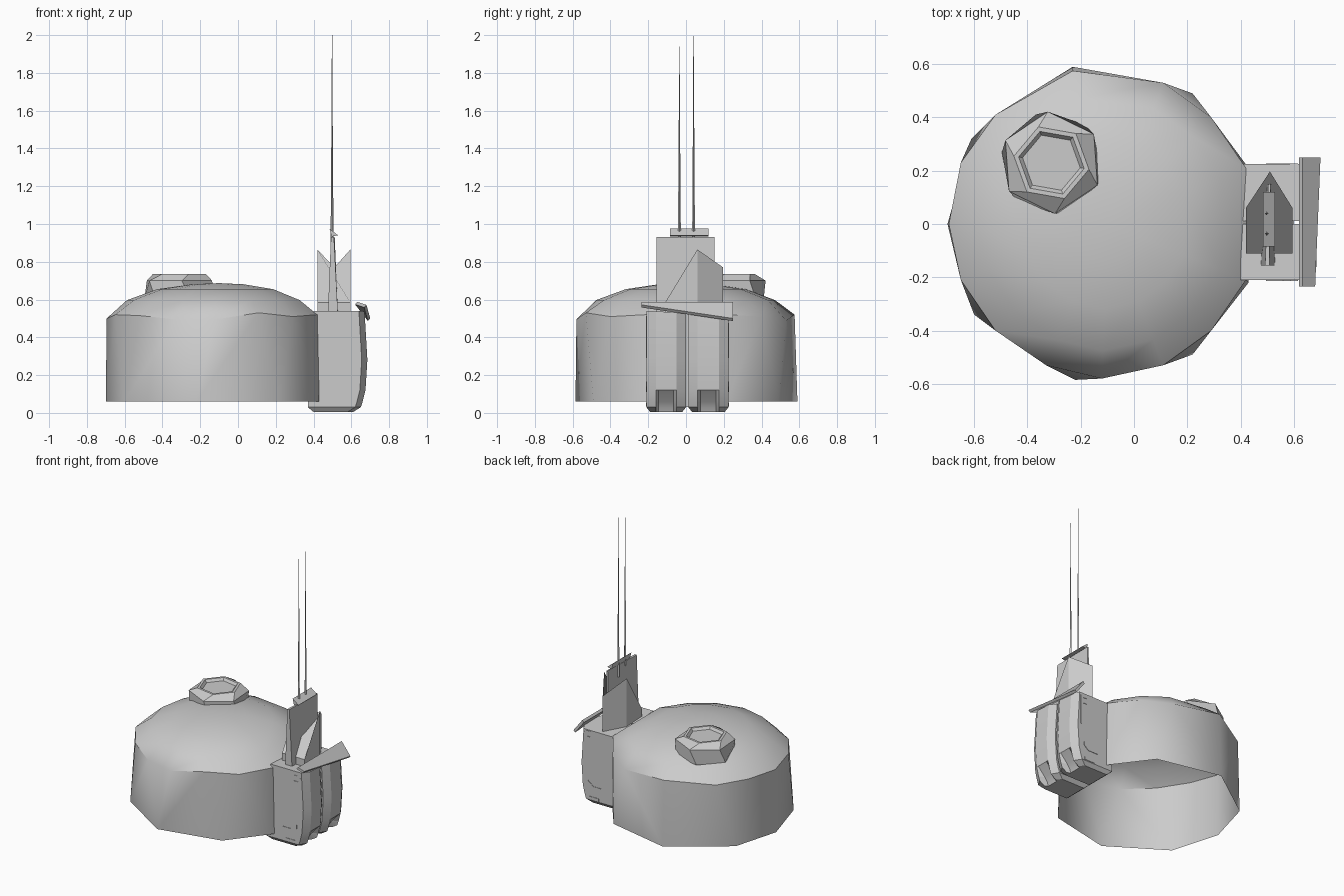
import bpy, bmesh, math
from mathutils import Vector

cube = bpy.data.objects.get("Cube")
if cube:
    bpy.data.objects.remove(cube, do_unlink=True)

GREY = (0.6, 0.6, 0.6, 1)
mat = bpy.data.materials.new("light grey")
mat.use_nodes = True
mat.diffuse_color = GREY
mat.node_tree.nodes["Principled BSDF"].inputs["Base Color"].default_value = GREY


def finish(name, bm, smooth=None):
    """Turn a bmesh into a named grey object, optionally smooth shaded."""
    bmesh.ops.recalc_face_normals(bm, faces=bm.faces)
    mesh = bpy.data.meshes.new(name)
    bm.to_mesh(mesh)
    bm.free()
    mesh.materials.append(mat)
    ob = bpy.data.objects.new(name, mesh)
    bpy.context.collection.objects.link(ob)
    if smooth:
        bpy.ops.object.select_all(action='DESELECT')
        ob.select_set(True)
        bpy.context.view_layer.objects.active = ob
        bpy.ops.object.shade_smooth_by_angle(angle=math.radians(smooth))
    return ob


def skin(bm, a, b):
    n = len(a)
    for i in range(n):
        j = (i + 1) % n
        bm.faces.new((a[i], a[j], b[j], b[i]))


def loft(name, rings, smooth=None, cap_start=True):
    """Solid skinned through rings of equal point counts."""
    bm = bmesh.new()
    loops = [[bm.verts.new(p) for p in ring] for ring in rings]
    for a, b in zip(loops, loops[1:]):
        skin(bm, a, b)
    bm.faces.new(loops[-1])
    if cap_start:
        bm.faces.new(loops[0])
    return finish(name, bm, smooth)


# main dome: open shell, coarse wall foot bridged to a finer eave ring
foot = [(-.70, 0), (-.60, -.34), (-.22, -.585), (.22, -.49), (.43, -.22),
        (.43, .21), (.22, .49), (-.23, .59), (-.61, .32)]
eave = [(-.695, 0, .50), (-.65, -.21, .52), (-.52, -.40, .515), (-.33, -.53, .495),
        (-.12, -.58, .495), (.11, -.53, .53), (.29, -.40, .51), (.42, -.21, .52),
        (.42, .21, .52), (.29, .40, .51), (.11, .53, .49), (-.23, .575, .52),
        (-.52, .41, .50), (-.65, .23, .51)]
centre = Vector((-.1, 0, .687))
bm = bmesh.new()
low = [bm.verts.new((x, y, .06)) for x, y in foot]
high = [bm.verts.new(p) for p in eave]


def turn(ring, i):
    """Angle around the dome, growing past a full turn."""
    p = ring[i % len(ring)].co
    a = math.atan2(p.y, p.x - centre.x) + math.pi
    return a % math.tau + math.tau * (i // len(ring))


i = j = 0
while i < len(low) or j < len(high):
    a, b = low[i % len(low)], high[j % len(high)]
    go_low = j == len(high) or (i < len(low) and turn(low, i + 1) < turn(high, j + 1))
    if go_low:
        bm.faces.new((a, low[(i + 1) % len(low)], b))
        i += 1
    else:
        bm.faces.new((a, high[(j + 1) % len(high)], b))
        j += 1

ring = high
for f, z in ((.82, .597), (.55, .655), (.25, .681)):
    nxt = [bm.verts.new((centre.x + (v.co.x - centre.x) * f, v.co.y * f, z)) for v in high]
    skin(bm, ring, nxt)
    ring = nxt
apex = bm.verts.new(centre)
for k in range(len(ring)):
    bm.faces.new((ring[k], ring[(k + 1) % len(ring)], apex))
finish("main_dome", bm, 42)


# roof hatch: twisted six-sided collar with a shallow sunken lid
def hexagon(r, z, twist):
    return [(-.31 + r * math.cos(math.radians(60 * k + twist)),
             .23 + r * math.sin(math.radians(60 * k + twist)), z) for k in range(6)]


loft("roof_hatch", [hexagon(.19, .60, 48), hexagon(.192, .70, 34), hexagon(.143, .735, 50),
                    hexagon(.125, .735, 50), hexagon(.11, .718, 50)], cap_start=False)


# twin generator pods with chamfered outer corners and a scooped foot
levels = [(.005, .40, .61, .59), (.03, .37, .65, .60), (.06, .37, .66, .62), (.12, .40, .675, .675),
          (.28, .40, .685, .685), (.54, .40, .67, .67)]


def pod(name, y0, y1, drop):
    rings = []
    for z, xin, xout, xmid in levels:
        e = .02 if z < .02 else 0
        top = z > .5
        pts = [(xin, y0 + e), (xout - .03, y0 + e), (xout, y0 + .05), (xmid, y0 + .065),
               (xmid, y1 - .065), (xout, y1 - .05), (xout - .03, y1 - e), (xin, y1 - e)]
        rings.append([(x, y, z - (drop * (y + .21) if top else 0)) for x, y in pts])
    loft(name, rings, 20)


pod("front_pod", -.21, 0, .05)
pod("back_pod", .012, .225, .05)


# block between the pods
def box(name, lo, hi):
    ring = [(lo[0], lo[1]), (hi[0], lo[1]), (hi[0], hi[1]), (lo[0], hi[1])]
    return loft(name, [[(x, y, z) for x, y in ring] for z in (lo[2], hi[2])])


box("pod_core", (.41, -.02, .03), (.60, .03, .51))

# raised trim on the pod sides
for side, y in (("front", -.21), ("back", .225)):
    for k, z in enumerate((.445, .485)):
        box(f"{side}_button_{k}", (.585, y - .003, z), (.615, y + .003, z + .028))
    box(f"{side}_trim_bar", (.52, y - .003, .035), (.60, y + .003, .055))
    bend = [(.495, .11), (.57, .11), (.605, .14), (.605, .165), (.56, .13), (.495, .13)]
    loft(f"{side}_trim_bend", [[(x, y + d, z) for x, z in bend] for d in (-.003, .003)])
    box(f"{side}_trim_line", (.628, y - .003, .29), (.634, y + .003, .50))

# slanted visor over the pods
visor = [(.632, -.235, .588), (.632, .25, .588), (.70, .25, .50), (.68, -.235, .572)]
loft("visor", [visor, [(x - .012, y, z - .014) for x, y, z in visor]])

# wedge housing with a peaked roof
plan = [(.42, -.11), (.595, -.11), (.595, .06), (.51, .197), (.42, .06)]
roof = (.585, .585, .865, .77, .865)
loft("wedge_housing", [[(x, y, .50) for x, y in plan],
                       [(x, y, z) for (x, y), z in zip(plan, roof)]])

# thin upright fin, thicker at its foot and front edge
loft("mast_fin", [[(.475, -.155, .50), (.53, -.155, .50), (.515, .15, .50), (.495, .15, .50)],
                  [(.492, -.155, .93), (.508, -.155, .93), (.512, .15, .93), (.504, .15, .93)]])

# slanted cap on the fin
cap = [(.485, .975), (.53, .94), (.495, .934)]
loft("mast_cap", [[(x, y, z) for x, z in cap] for y in (-.085, .12)])


# tapered antennas
def antenna(name, y, base, tip):
    def circle(r, z):
        return [(.498 + r * math.cos(math.tau * k / 4), y + r * math.sin(math.tau * k / 4), z)
                for k in range(4)]
    loft(name, [circle(.008, base), circle(.004, 1.45), circle(.001, tip)])


antenna("front_antenna", -.035, .90, 1.94)
antenna("back_antenna", .04, .85, 2.0)
